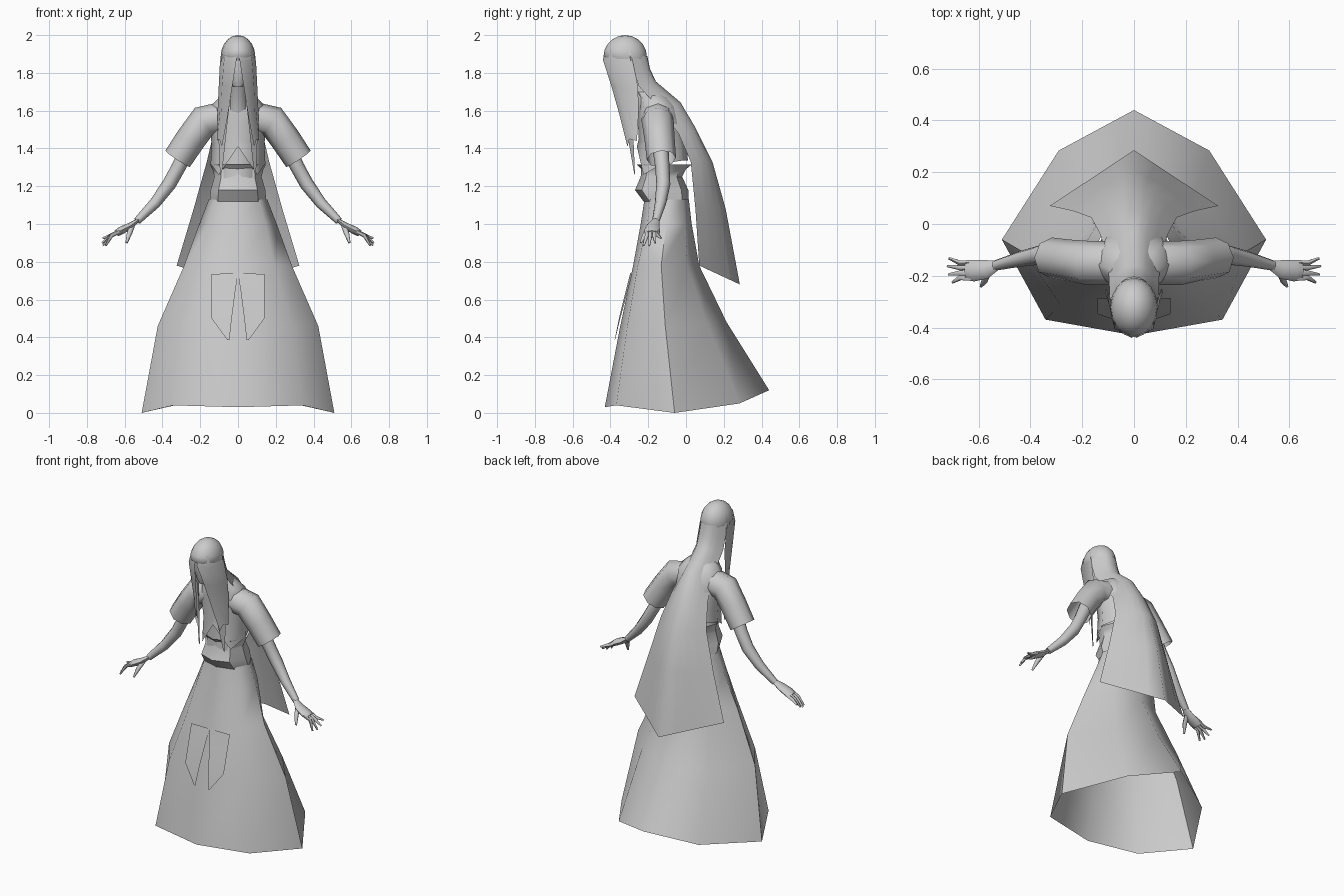
import bpy, math
from mathutils import Vector

cube = bpy.data.objects.get("Cube")
if cube:
    bpy.data.objects.remove(cube, do_unlink=True)

clay = bpy.data.materials.new("plain grey")
clay.use_nodes = True
GREY = (0.6, 0.6, 0.6, 1)
clay.diffuse_color = GREY
clay.node_tree.nodes["Principled BSDF"].inputs["Base Color"].default_value = GREY


def surface(name, rows, closed=True, caps=(), mirror=False, angle=60):
    """Skin a grid of point rows; closed joins each row into a ring."""
    n = len(rows[0])
    faces = []
    for r in range(len(rows) - 1):
        for c in range(n if closed else n - 1):
            d = (c + 1) % n
            faces.append((r * n + c, r * n + d, (r + 1) * n + d, (r + 1) * n + c))
    for r in caps:
        start = (r % len(rows)) * n
        ring = list(range(start, start + n))
        faces.append(ring[::-1] if r == 0 else ring)
    mesh = bpy.data.meshes.new(name)
    mesh.from_pydata([p for row in rows for p in row], [], faces)
    mesh.materials.append(clay)
    obj = bpy.data.objects.new(name, mesh)
    bpy.context.collection.objects.link(obj)
    if mirror:
        mod = obj.modifiers.new("mirror", 'MIRROR')
        mod.use_clip = True
    bpy.ops.object.select_all(action='DESELECT')
    obj.select_set(True)
    bpy.context.view_layer.objects.active = obj
    bpy.ops.object.shade_smooth_by_angle(angle=math.radians(angle))
    return obj


ROUND = [(0, 0), (.71, .13), (1, .5), (.71, .87), (0, 1)]
HEM = [(0, 0), (.67, .07), (1, .425), (.57, .82), (0, 1)]


def ring(z, half_x, front, back, shape=ROUND):
    """Eight-sided body section; z may be one height or five, front to back."""
    zs = z if isinstance(z, list) else [z] * 5
    half = [(half_x * u, front + (back - front) * v, h) for (u, v), h in zip(shape, zs)]
    return half + [(-x, y, h) for x, y, h in half[-2:0:-1]]


def tube(name, path, sides=8, flat=1.0, caps=()):
    """Mirrored tube through (x, y, z, radius) points."""
    pts = [Vector(p[:3]) for p in path]
    rows = []
    for i, p in enumerate(pts):
        way = pts[min(i + 1, len(pts) - 1)] - pts[max(i - 1, 0)]
        side = Vector((0, 1, 0)).cross(way).normalized()
        fore = way.cross(side).normalized()
        r = path[i][3]
        rows.append([p + side * r * flat * math.cos(a) + fore * r * math.sin(a)
                     for a in (math.tau * k / sides for k in range(sides))])
    return surface(name, rows, caps=caps, mirror=True)


# Long skirt with a trailing hem, running up into the waist sash
surface("skirt", [
    ring([.03, .04, 0, .05, .12], .51, -.43, .44, HEM),
    ring([.45, .46, .46, .47, .48], .425, -.35, .215, HEM),
    ring(.78, .285, -.28, .07, HEM),
    ring(1.0, .205, -.24, .03),
    ring(1.13, .155, -.22, .015)])
surface("waist_sash", [
    ring(1.12, .15, -.225, .012),
    ring(1.18, .145, -.27, .012),
    ring(1.25, .125, -.24, -.02),
    ring(1.29, .135, -.235, 0),
    ring(1.315, .148, -.26, .03)], angle=40)
surface("inner_bodice", [
    ring(1.2, .105, -.24, -.09),
    ring(1.35, .10, -.235, -.1),
    ring(1.5, .10, -.24, -.1)])

# Open short jacket with pointed front flaps
surface("jacket", [
    ring([1.41, 1.26, 1.32, 1.335, 1.335], .145, -.26, .01),
    ring([1.45, 1.42, 1.42, 1.42, 1.42], .14, -.25, .005),
    ring(1.54, .15, -.255, -.02),
    ring(1.62, .15, -.25, -.05),
    ring(1.67, .1, -.25, -.09),
    ring(1.70, .055, -.27, -.15)])

# Head, face and neck
surface("neck", [
    ring(1.58, .06, -.25, -.12),
    ring(1.68, .045, -.275, -.17),
    ring(1.78, .045, -.33, -.22)])
surface("face", [
    ring(1.725, .025, -.385, -.33),
    ring(1.76, .05, -.40, -.26),
    ring(1.83, .072, -.41, -.23),
    ring(1.92, .075, -.41, -.23)], caps=(0, -1))
bpy.ops.mesh.primitive_uv_sphere_add(segments=16, ring_count=10, location=(0, -.322, 1.885))
crown = bpy.context.object
crown.name = "hair_crown"
crown.scale = (.092, .115, .115)
crown.data.materials.append(clay)
# Open the lower front of the crown so the face shows
for v in crown.data.vertices:
    if v.co.z < -.3 and v.co.y < 0:
        v.co.y *= .6
        v.co.x *= .8
bpy.ops.object.shade_smooth()

# Long hair sheet: (centre y, centre z, edge x, edge y, edge z, bulge)
sheet = [(-.205, 1.89, .092, -.30, 1.89, .03),
         (-.19, 1.82, .094, -.28, 1.82, .03),
         (-.16, 1.755, .095, -.25, 1.73, .03),
         (-.03, 1.645, .10, -.15, 1.62, .035),
         (.05, 1.51, .13, -.04, 1.48, .03),
         (.14, 1.33, .165, .025, 1.33, .025),
         (.21, 1.08, .235, .05, 1.08, .015),
         (.285, .68, .325, .07, .78, 0)]
rows = []
for cy, cz, ex, ey, ez, bulge in sheet:
    row = []
    for k in range(5):
        t = k / 4
        row.append((ex * t, cy + (ey - cy) * t + bulge * math.sin(math.pi * t),
                    cz + (ez - cz) * t))
    rows.append(row)
surface("back_hair", rows, closed=False, mirror=True)

# Front locks framing the face, with a pointed second strand
surface("front_lock", [
    [(.0, -.425, 1.93), (.06, -.40, 1.93), (.085, -.30, 1.93)],
    [(.008, -.44, 1.87), (.075, -.405, 1.86), (.096, -.28, 1.85)],
    [(.03, -.395, 1.73), (.085, -.365, 1.73), (.102, -.255, 1.73)],
    [(.055, -.35, 1.57), (.09, -.325, 1.57), (.108, -.25, 1.6)],
    [(.085, -.31, 1.41), (.10, -.30, 1.45), (.112, -.26, 1.44)]],
    closed=False, mirror=True)
surface("inner_strand", [
    [(.035, -.37, 1.72), (.085, -.33, 1.72)],
    [(.06, -.315, 1.5), (.105, -.28, 1.5)],
    [(.085, -.275, 1.27), (.095, -.27, 1.26)]], closed=False, mirror=True)

# Wide sleeves, arms and hands
tube("sleeve", [(.09, -.15, 1.56, .085), (.18, -.15, 1.545, .085),
                (.25, -.14, 1.45, .08), (.32, -.13, 1.345, .078)])
tube("arm", [(.24, -.14, 1.45, .045), (.315, -.125, 1.30, .038), (.365, -.12, 1.21, .037),
             (.44, -.135, 1.11, .03), (.535, -.16, 1.015, .02)])
tube("palm", [(.53, -.16, 1.02, .02), (.57, -.175, .99, .036),
              (.62, -.18, .965, .042), (.645, -.18, .95, .036)], flat=.5, caps=(-1,))
for i, (y, reach, drop) in enumerate([(-.148, .715, .925), (-.168, .72, .9),
                                      (-.19, .715, .885), (-.21, .70, .885)]):
    tube("finger_%d" % (i + 1), [(.625, y, .962, .011), (.67, y - (.18 + y) * .1, .94, .011),
                                 (reach, y + (.18 + y) * .5, drop, .005)], 6, caps=(-1,))
tube("thumb", [(.56, -.18, .99, .014), (.575, -.215, .95, .014),
               (.59, -.24, .90, .006)], 6, caps=(-1,))

# Pair of pointed sash tails lying on the skirt front
surface("sash_tail", [
    [(.0, -.295, .74), (.14, -.285, .735)],
    [(.015, -.32, .64), (.14, -.31, .64)],
    [(.033, -.355, .5), (.14, -.348, .5)],
    [(.046, -.378, .385), (.056, -.376, .385)]], closed=False, mirror=True)
